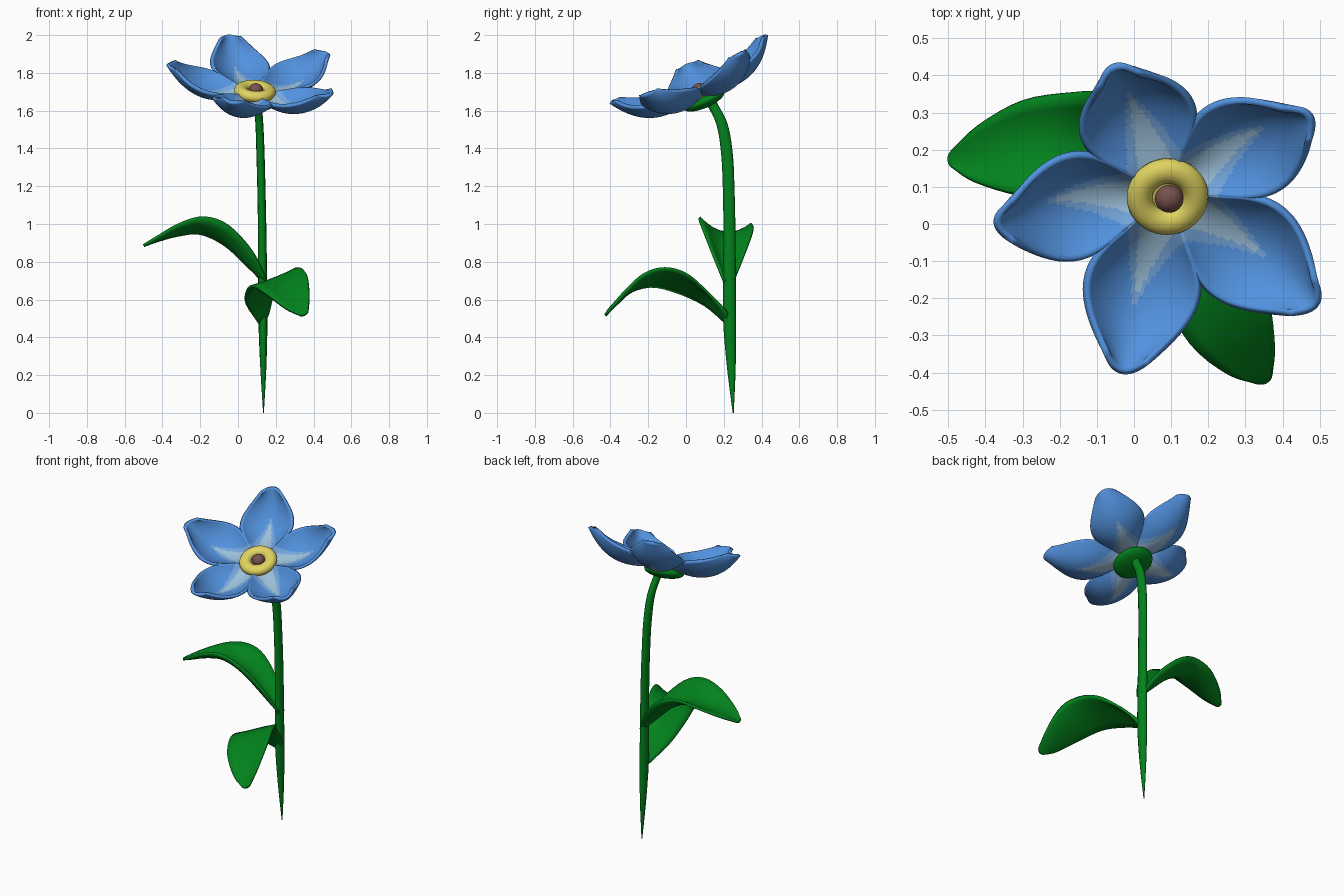
import bpy, bmesh, math
from mathutils import Vector, Matrix

if "Cube" in bpy.data.objects:
    bpy.data.objects.remove(bpy.data.objects["Cube"])


def material(name, srgb):
    m = bpy.data.materials.new(name)
    lin = [c / 12.92 if c <= 0.04045 else ((c + 0.055) / 1.055) ** 2.4 for c in srgb]
    m.diffuse_color = (*lin, 1)
    m.use_nodes = True
    m.node_tree.nodes["Principled BSDF"].inputs["Base Color"].default_value = m.diffuse_color
    return m


GREEN = material("leaf_green", (0.01, 0.51, 0.11))
BLUE = material("petal_blue", (0.32, 0.57, 0.87))
MID = material("petal_light_blue", (0.46, 0.65, 0.86))
PALE = material("petal_pale_blue", (0.61, 0.75, 0.85))
YELLOW = material("ring_yellow", (0.88, 0.83, 0.38))
BROWN = material("center_brown", (0.47, 0.32, 0.30))


def spline(pts, t):
    """Catmull-Rom point at t in 0..1 through evenly spaced points."""
    p = [Vector(q) for q in pts]
    n = len(p) - 1
    i = min(int(t * n), n - 1)
    u = t * n - i
    b, c = p[i], p[i + 1]
    a = p[i - 1] if i > 0 else b * 2 - c
    d = p[i + 2] if i + 2 <= n else c * 2 - b
    return 0.5 * (2 * b + (c - a) * u + (2 * a - 5 * b + 4 * c - d) * u * u
                  + (3 * b - a - 3 * c + d) * u ** 3)


def loft(name, rows, mats, closed=False, thick=0.0, rule=None, frame=Matrix()):
    """Skin rows of points; rule(center) picks the material of a face."""
    bm = bmesh.new()
    vs = [[bm.verts.new(p) for p in row] for row in rows]
    n = len(vs[0])
    for a, b in zip(vs, vs[1:]):
        for j in range(n if closed else n - 1):
            k = (j + 1) % n
            f = bm.faces.new((a[j], a[k], b[k], b[j]))
            f.smooth = True
            if rule:
                f.material_index = rule(f.calc_center_median())
    if closed:
        bm.faces.new(vs[0])
        bm.faces.new(vs[-1])
    bmesh.ops.recalc_face_normals(bm, faces=bm.faces)
    me = bpy.data.meshes.new(name)
    bm.to_mesh(me)
    bm.free()
    for m in mats:
        me.materials.append(m)
    ob = bpy.data.objects.new(name, me)
    bpy.context.collection.objects.link(ob)
    ob.matrix_world = frame
    if thick:
        s = ob.modifiers.new("thickness", "SOLIDIFY")
        s.thickness = thick
        s.offset = 0
    return ob


# Tilted frame of the flower head
nz = Vector((0.07, -0.43, 1)).normalized()
nx = (Vector((1, 0, 0)) - nz * nz.x).normalized()
ny = nz.cross(nx)
HEAD = Matrix((nx, ny, nz)).transposed().to_4x4()
HEAD.translation = (0.09, 0.075, 1.70)

# Stem: oval tube, pointed at the foot and bent at the top (x, y, z, radius)
path = [(0.135, 0.25, 0.0, 0.003), (0.134, 0.24, 0.24, 0.023), (0.132, 0.231, 0.48, 0.034),
        (0.13, 0.23, 0.72, 0.034), (0.128, 0.23, 0.96, 0.032), (0.124, 0.226, 1.18, 0.031),
        (0.119, 0.217, 1.37, 0.031), (0.113, 0.190, 1.53, 0.030), (0.103, 0.13, 1.65, 0.030)]
rows = []
for i in range(41):
    x, y, z, r = spline(path, i / 40)
    rows.append([(x + 0.7 * r * math.cos(a), y + r * math.sin(a), z)
                 for a in (2 * math.pi * k / 12 for k in range(12))])
loft("stem", rows, [GREEN], closed=True)


# Leaves: blade through two edges and a midrib
def leaf(name, left, mid, right):
    rows = []
    for i in range(25):
        l, m, r = (spline(e, i / 24) for e in (left, mid, right))
        row = []
        for k in range(9):
            v = k / 4 - 1
            row.append(l * (v * v - v) / 2 + m * (1 - v * v) + r * (v * v + v) / 2)
        rows.append(row)
    loft(name, rows, [GREEN], thick=0.015)


leaf("upper_leaf",
     [(.15, .20, .70), (.08, .14, .85), (-.05, .085, .99), (-.18, .07, 1.035), (-.31, .08, 1.0),
      (-.43, .115, .93), (-.495, .155, .89)],
     [(.14, .23, .69), (.05, .22, .78), (-.07, .215, .89), (-.2, .21, .95), (-.32, .2, .94),
      (-.43, .18, .91), (-.5, .175, .885)],
     [(.15, .25, .70), (.06, .31, .85), (-.06, .35, .96), (-.17, .35, 1.0), (-.3, .33, .98),
      (-.42, .265, .93), (-.495, .195, .89)])
leaf("lower_leaf",
     [(.11, .22, .47), (.045, .10, .57), (.045, -.05, .64), (.08, -.19, .67), (.15, -.32, .63),
      (.25, -.40, .555), (.33, -.425, .515)],
     [(.14, .22, .49), (.13, .10, .63), (.18, -.04, .70), (.23, -.16, .715), (.28, -.28, .655),
      (.33, -.37, .575), (.355, -.425, .52)],
     [(.16, .22, .53), (.20, .10, .65), (.27, 0, .735), (.32, -.11, .765), (.362, -.22, .735),
      (.376, -.33, .635), (.372, -.41, .54)])


# Petals: cupped blades with a pale pointed streak at the base
def streak(c):
    r, x = c.x, abs(c.y)
    if x < 0.045 * (0.32 - r) / 0.19:
        return 2
    return 1 if x < 0.07 * (0.34 - r) / 0.19 else 0


widths = [(w,) * 3 for w in (0.045, 0.085, 0.128, 0.152, 0.152, 0.132, 0.098, 0.055)]
for n, (ang, tip) in enumerate([(109, .465), (37, .47), (-35, .48), (254, .475), (181, .47)]):
    rows = []
    for i in range(51):
        s = i / 50
        w = spline(widths, s).x
        row = []
        for k in range(33):
            v = k / 16 - 1
            r = 0.05 + (tip - 0.05) * s - 0.045 * s ** 3 * v * v
            h = -0.02 - 0.08 * s + 0.23 * s ** 3 + 0.08 * v * v * math.sin(math.pi * s) ** 0.8
            row.append((r, w * v, h))
        rows.append(row)
    loft(f"petal_{n + 1}", rows, [BLUE, MID, PALE], thick=0.018, rule=streak,
         frame=HEAD @ Matrix.Rotation(math.radians(ang), 4, "Z"))


# Flower centre: green cup, yellow ring with floor, brown bead
def finish(name, mat, frame):
    ob = bpy.context.object
    ob.name = name
    ob.matrix_world = frame
    ob.data.materials.append(mat)
    bpy.ops.object.shade_smooth()


def ball(name, mat, x, y, h, rad, height):
    bpy.ops.mesh.primitive_uv_sphere_add(segments=32, ring_count=16, radius=1)
    finish(name, mat, HEAD @ Matrix.Translation((x, y, h)) @ Matrix.Diagonal((rad, rad, height, 1)))


ball("green_cup", GREEN, 0, 0, -0.05, 0.117, 0.04)
ball("yellow_floor", YELLOW, 0, 0, -0.005, 0.08, 0.012)
ball("brown_bead", BROWN, 0.004, -0.002, 0.013, 0.038, 0.034)
bpy.ops.mesh.primitive_torus_add(major_radius=0.075, minor_radius=0.035,
                                 major_segments=40, minor_segments=16)
finish("yellow_ring", YELLOW, HEAD @ Matrix.Translation((0, 0, 0.003)) @ Matrix.Diagonal((1, 1, 0.85, 1)))
